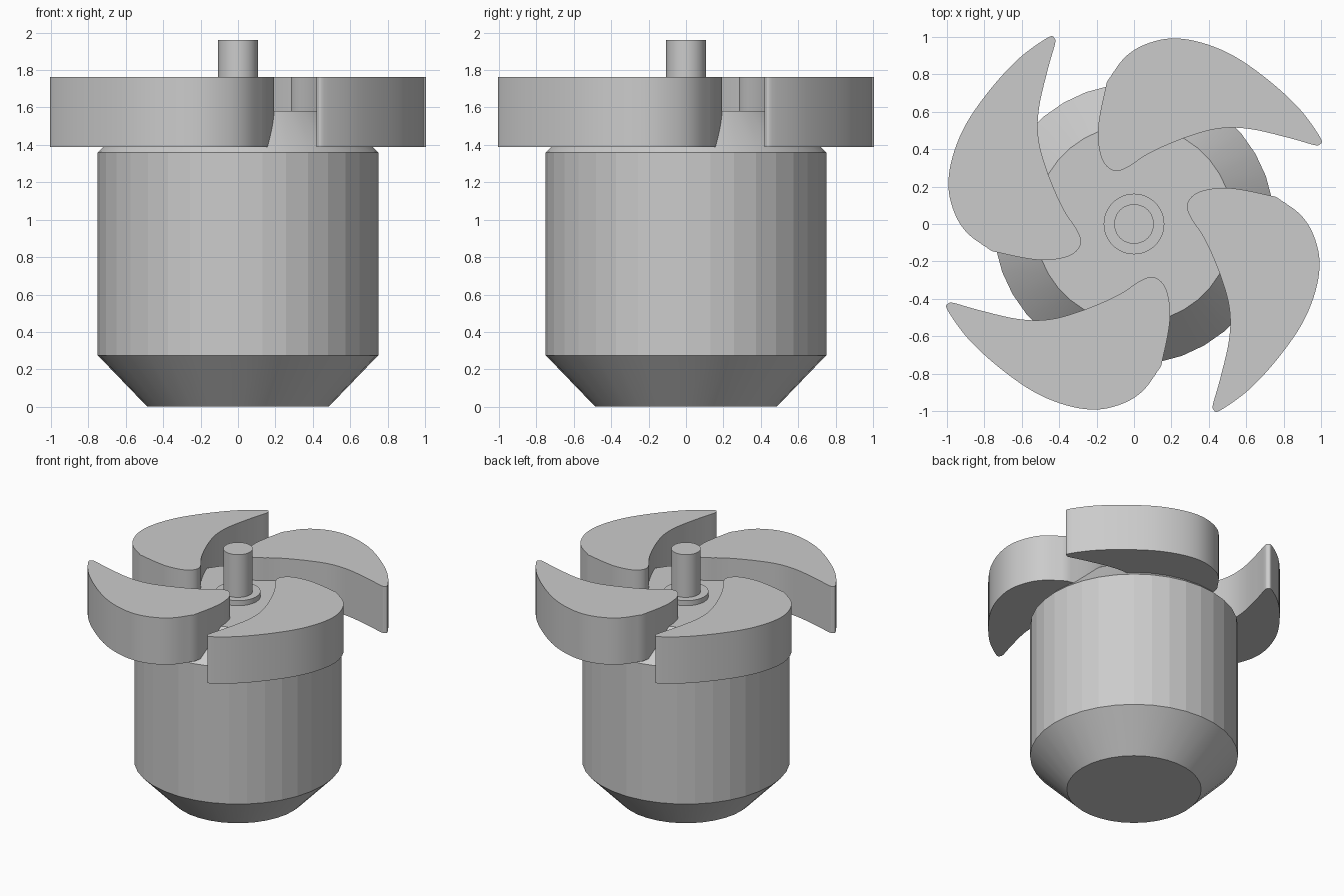
import bpy, bmesh, math
from mathutils import Vector, Matrix

cube = bpy.data.objects.get("Cube")
if cube:
    bpy.data.objects.remove(cube, do_unlink=True)

GREY = (0.6, 0.6, 0.6, 1)
metal = bpy.data.materials.new("plain grey")
metal.use_nodes = True
metal.diffuse_color = GREY
metal.node_tree.nodes["Principled BSDF"].inputs["Base Color"].default_value = GREY


def finish(name, bm):
    bmesh.ops.recalc_face_normals(bm, faces=bm.faces)
    mesh = bpy.data.meshes.new(name)
    bm.to_mesh(mesh)
    bm.free()
    mesh.materials.append(metal)
    obj = bpy.data.objects.new(name, mesh)
    bpy.context.collection.objects.link(obj)
    return obj


def smooth(obj, angle=30):
    bpy.ops.object.select_all(action='DESELECT')
    obj.select_set(True)
    bpy.context.view_layer.objects.active = obj
    bpy.ops.object.shade_smooth_by_angle(angle=math.radians(angle))


def lathe(name, profile, sides):
    """Capped solid of revolution from (radius, height) pairs."""
    bm = bmesh.new()
    rings = []
    for r, z in profile:
        rings.append([bm.verts.new((r * math.cos(math.tau * i / sides),
                                    r * math.sin(math.tau * i / sides), z))
                      for i in range(sides)])
    for low, high in zip(rings, rings[1:]):
        for i in range(sides):
            j = (i + 1) % sides
            bm.faces.new((low[i], low[j], high[j], high[i]))
    bm.faces.new(rings[0])
    bm.faces.new(rings[-1])
    return finish(name, bm)


def spline(points, steps=5):
    """Rounded open path through the points."""
    p = [Vector(q) for q in points]
    p = [p[0] * 2 - p[1]] + p + [p[-1] * 2 - p[-2]]
    path = []
    for a, b, c, d in zip(p, p[1:], p[2:], p[3:]):
        for s in range(steps):
            t = s / steps
            path.append(0.5 * (2 * b + (c - a) * t
                               + (2 * a - 5 * b + 4 * c - d) * t ** 2
                               + (3 * b - a - 3 * c + d) * t ** 3))
    return path + [p[-2]]


# Body: faceted wall, smooth cones below and above
body = lathe("body", [(0.485, 0), (0.75, 0.275), (0.75, 1.36), (0.53, 1.58)], 36)
for face in body.data.polygons:
    face.use_smooth = 0.3 < abs(face.normal.z) < 0.95

# Shaft and its collar
smooth(lathe("shaft_collar", [(0.162, 1.55), (0.162, 1.62)], 48))
smooth(lathe("shaft", [(0.106, 1.55), (0.106, 1.96)], 48))

# Four curved impeller blades; the outline starts and ends at its one sharp corner
OUTLINE = [(-0.145, 0.76), (-0.185, 0.57), (-0.192, 0.45), (-0.168, 0.34),
           (-0.11, 0.285), (-0.04, 0.30), (0.085, 0.38), (0.27, 0.46),
           (0.45, 0.51), (0.62, 0.508), (0.83, 0.46), (0.96, 0.423),
           (0.992, 0.425), (0.997, 0.46), (0.89, 0.61), (0.73, 0.76),
           (0.54, 0.895), (0.36, 0.97), (0.2, 0.992), (0.06, 0.96),
           (-0.05, 0.89), (-0.145, 0.76)]
for k in range(4):
    bm = bmesh.new()
    base = bm.faces.new([bm.verts.new((v.x, v.y, 1.39)) for v in spline(OUTLINE)[:-1]])
    top = bmesh.ops.extrude_face_region(bm, geom=[base], use_keep_orig=True)
    bmesh.ops.translate(bm, vec=(0, 0, 0.372),
                        verts=[g for g in top["geom"] if isinstance(g, bmesh.types.BMVert)])
    bmesh.ops.rotate(bm, verts=bm.verts, matrix=Matrix.Rotation(k * math.pi / 2, 3, 'Z'))
    smooth(finish(f"blade_{k + 1}", bm), 40)
